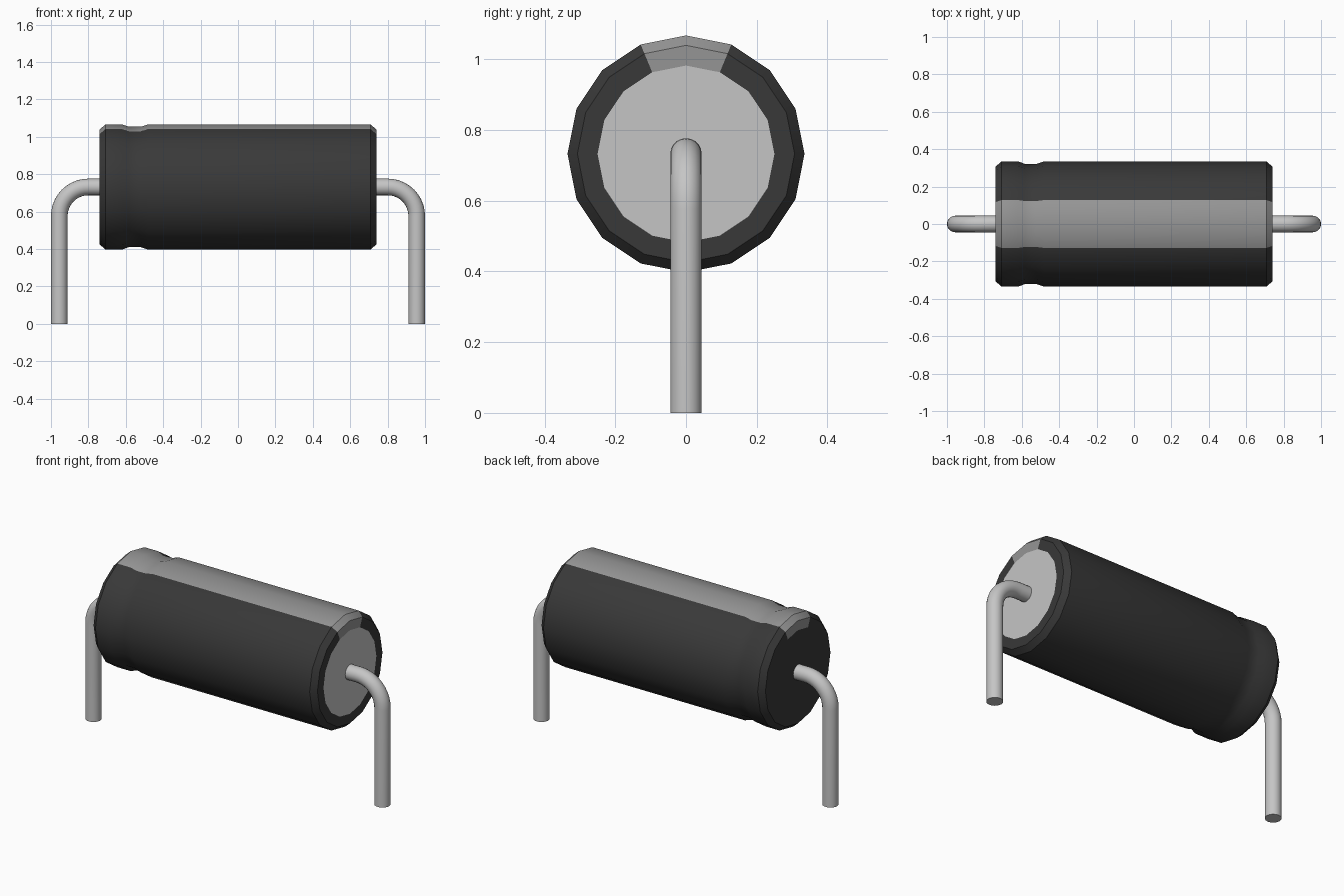
import bpy, bmesh, math
from mathutils import Vector

cube = bpy.data.objects.get("Cube")
if cube:
    bpy.data.objects.remove(cube, do_unlink=True)


def material(name, v):
    m = bpy.data.materials.new(name)
    m.use_nodes = True
    m.diffuse_color = (v, v, v, 1)
    bsdf = m.node_tree.nodes["Principled BSDF"]
    bsdf.inputs["Base Color"].default_value = (v, v, v, 1)
    bsdf.inputs["Roughness"].default_value = 0.6
    return m


BLACK = material("black sleeve", 0.04)
STRIPE = material("grey stripe", 0.30)
METAL = material("light grey metal", 0.56)

AXIS_Z = 0.732   # height of the body axis
SIDES = 16


def loft(name, rings, mats, pick=None):
    """Skin a list of point rings, cap both ends; pick(ring, side) gives the material."""
    bm = bmesh.new()
    loops = [[bm.verts.new(p) for p in ring] for ring in rings]
    n = len(rings[0])
    for i in range(len(loops) - 1):
        for k in range(n):
            j = (k + 1) % n
            f = bm.faces.new((loops[i][k], loops[i][j], loops[i + 1][j], loops[i + 1][k]))
            f.material_index = pick(i, k) if pick else 0
    for loop in (loops[0], loops[-1]):
        bm.faces.new(loop)
    bmesh.ops.recalc_face_normals(bm, faces=bm.faces)
    # the end disc on the +x side takes the last material
    if pick:
        bm.faces.ensure_lookup_table()
        bm.faces[-1].material_index = len(mats) - 1
    mesh = bpy.data.meshes.new(name)
    bm.to_mesh(mesh)
    bm.free()
    for m in mats:
        mesh.materials.append(m)
    ob = bpy.data.objects.new(name, mesh)
    bpy.context.collection.objects.link(ob)
    bpy.ops.object.select_all(action='DESELECT')
    ob.select_set(True)
    bpy.context.view_layer.objects.active = ob
    bpy.ops.object.shade_smooth_by_angle(angle=math.radians(30))
    return ob


# Body: lathe profile (x, radius) with chamfered ends and a crimped groove
profile = [(-0.74, 0.25), (-0.74, 0.307), (-0.708, 0.335), (-0.62, 0.335),
           (-0.585, 0.322), (-0.52, 0.322), (-0.48, 0.335),
           (0.708, 0.335), (0.74, 0.307), (0.74, 0.25)]
rings = []
for x, r in profile:
    angles = [2 * math.pi * k / SIDES for k in range(SIDES)]
    rings.append([(x, r * math.sin(a), AXIS_Z + r * math.cos(a)) for a in angles])
# The two facets meeting at the top form the stripe
loft("capacitor_body", rings, [BLACK, STRIPE, METAL],
     lambda i, k: 1 if k in (0, SIDES - 1) else 0)

# Leads: round wire leaving each end and bending down to the ground
WIRE, BEND, LEAD_X = 0.0445, 0.155, 0.9555


def lead(name, side):
    path = [(0.72, AXIS_Z, 0.0)]
    steps = 10
    for s in range(steps + 1):
        a = math.pi / 2 * s / steps
        path.append((LEAD_X - BEND + BEND * math.sin(a),
                     AXIS_Z - BEND + BEND * math.cos(a), a))
    path.append((LEAD_X, 0.0, math.pi / 2))
    wire = []
    for x, z, a in path:
        centre = Vector((side * x, 0, z))
        outward = Vector((side * math.sin(a), 0, math.cos(a)))
        wire.append([centre + WIRE * (math.cos(t) * outward + math.sin(t) * Vector((0, 1, 0)))
                     for t in (2 * math.pi * k / 20 for k in range(20))])
    loft(name, wire, [METAL])


lead("left_lead", 1)
lead("right_lead", -1)
